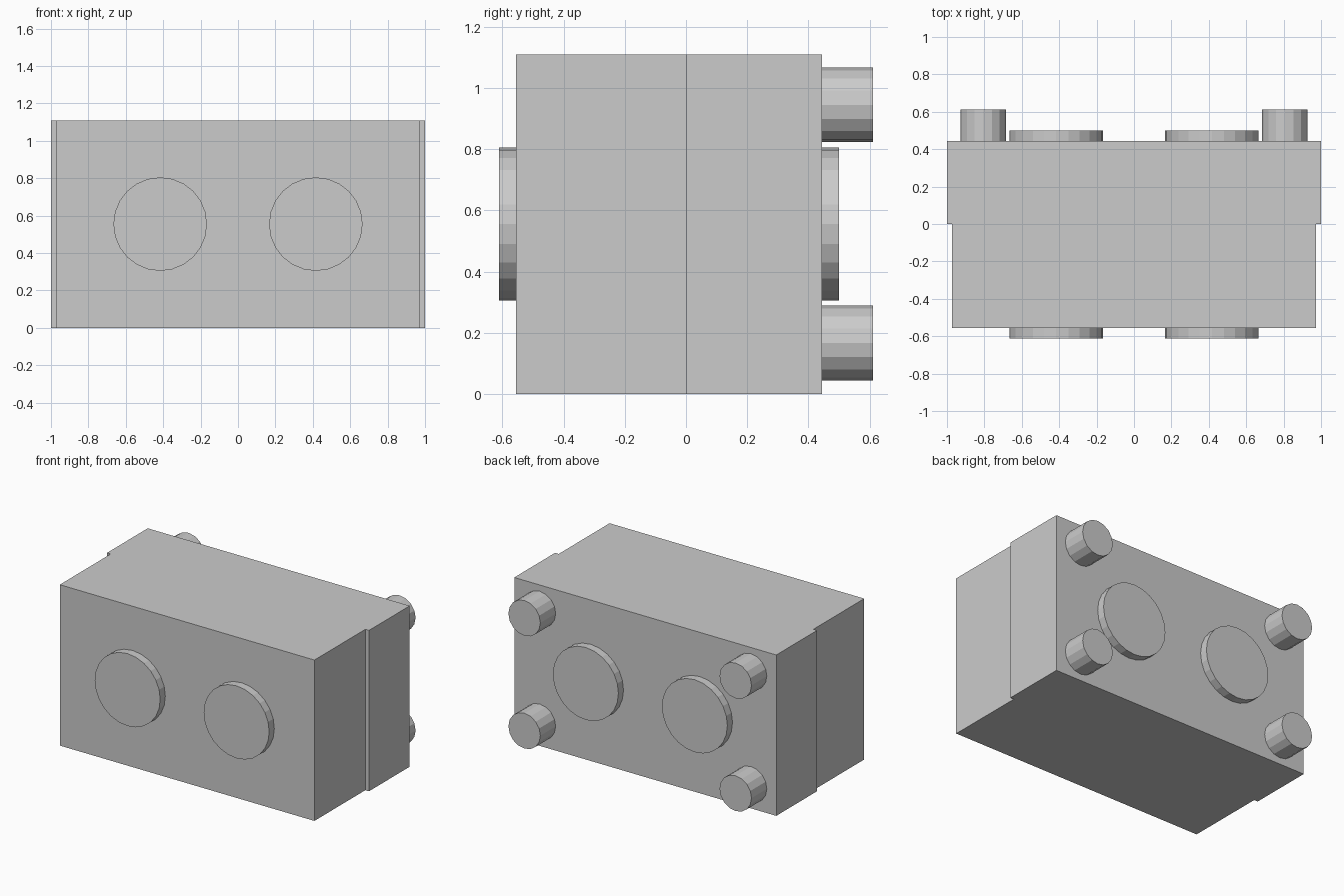
import bpy
from math import pi

if "Cube" in bpy.data.objects:
    bpy.data.objects.remove(bpy.data.objects["Cube"])

H = 1.11          # body height
FRONT, BACK = -0.555, 0.444


def box(name, half_x, y0, y1):
    bpy.ops.mesh.primitive_cube_add(size=1, location=(0, (y0 + y1) / 2, H / 2))
    ob = bpy.context.object
    ob.name = name
    ob.scale = (2 * half_x, y1 - y0, H)
    bpy.ops.object.transform_apply(location=False, rotation=False, scale=True)


def disc(name, x, z, radius, y0, y1, sides):
    bpy.ops.mesh.primitive_cylinder_add(
        vertices=sides, radius=radius, depth=y1 - y0,
        location=(x, (y0 + y1) / 2, z), rotation=(pi / 2, 0, 0))
    bpy.context.object.name = name


# Body: slightly narrower front half, wider back half
box("front_body", 0.972, FRONT, 0)
box("back_body", 1.0, 0, BACK)

for side, s in (("left", -1), ("right", 1)):
    # Wide shallow discs on both faces
    disc(f"front_disc_{side}", s * 0.416, H / 2, 0.25, -0.611, FRONT, 24)
    disc(f"back_disc_{side}", s * 0.416, H / 2, 0.25, BACK, 0.5, 24)
    # Corner feet on the back
    for level, z in (("lower", 0.167), ("upper", 0.945)):
        disc(f"foot_{level}_{side}", s * 0.806, z, 0.122, BACK, 0.611, 16)
